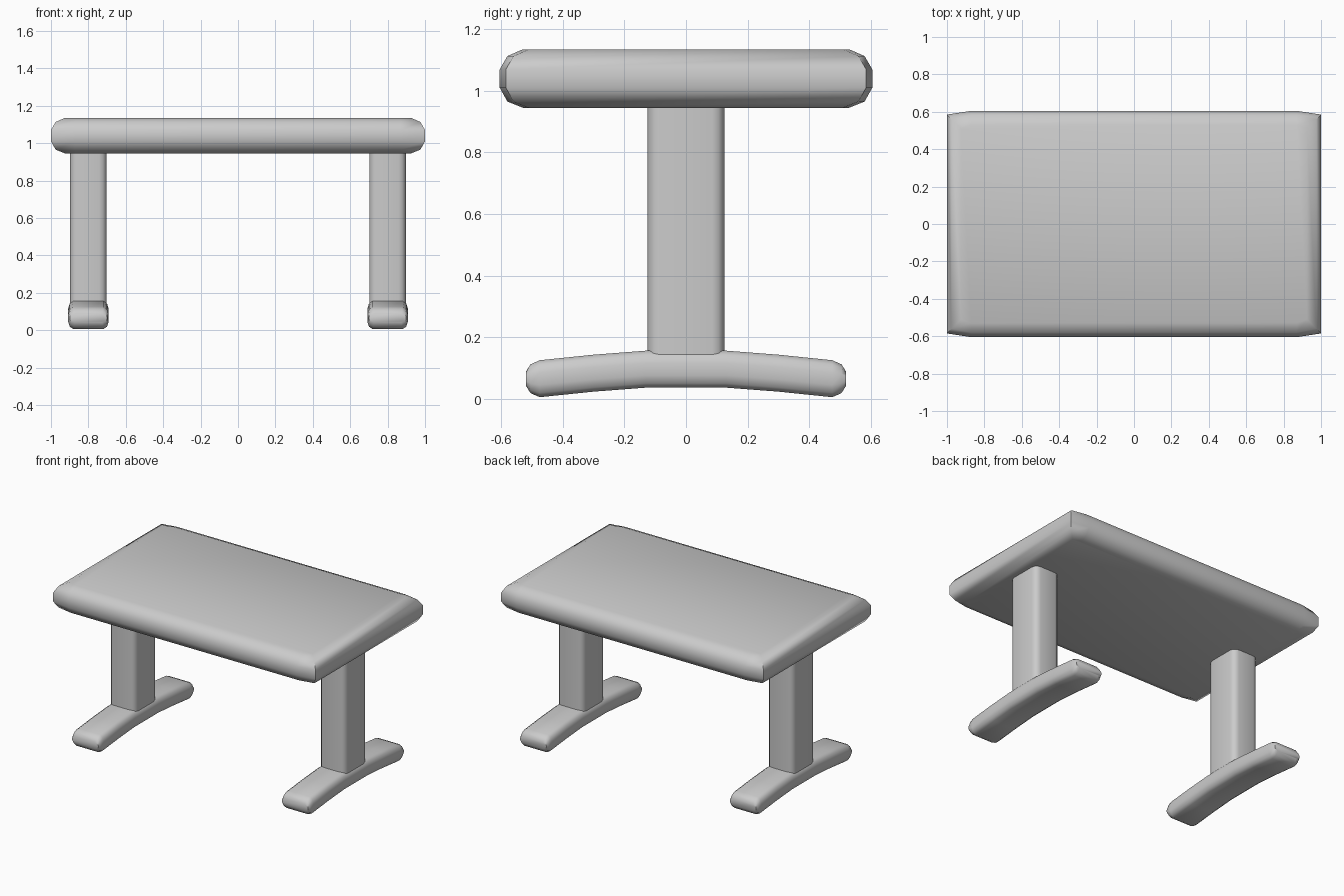
import bpy, bmesh, math

cube = bpy.data.objects.get("Cube")
if cube:
    bpy.data.objects.remove(cube, do_unlink=True)

grey = bpy.data.materials.new("plain grey")
grey.use_nodes = True
grey.diffuse_color = (0.6, 0.6, 0.6, 1)
grey.node_tree.nodes["Principled BSDF"].inputs["Base Color"].default_value = (0.6, 0.6, 0.6, 1)


def loft(name, rings, angle=40):
    """Skin a list of equal-length rings and cap both ends."""
    bm = bmesh.new()
    loops = [[bm.verts.new(p) for p in ring] for ring in rings]
    n = len(loops[0])
    for a, b in zip(loops, loops[1:]):
        for i in range(n):
            j = (i + 1) % n
            bm.faces.new((a[i], a[j], b[j], b[i]))
    bm.faces.new(loops[0][::-1])
    bm.faces.new(loops[-1])
    bmesh.ops.recalc_face_normals(bm, faces=bm.faces)
    mesh = bpy.data.meshes.new(name)
    bm.to_mesh(mesh)
    bm.free()
    mesh.materials.append(grey)
    obj = bpy.data.objects.new(name, mesh)
    bpy.context.collection.objects.link(obj)
    bpy.ops.object.select_all(action="DESELECT")
    obj.select_set(True)
    bpy.context.view_layer.objects.active = obj
    bpy.ops.object.shade_smooth_by_angle(angle=math.radians(angle))
    return obj


def four_way(quarter):
    """Mirror a quarter outline, listed from +x to +y, into a full loop."""
    back = quarter[::-1]
    return (quarter + [(-x, y) for x, y in back]
            + [(-x, -y) for x, y in quarter] + [(x, -y) for x, y in back])


# Tabletop: slightly bowed outline with a rounded rim
rim = [(0.945, 0.075), (0.965, 0.025), (1.01, 0), (1.07, 0), (1.113, 0.025), (1.135, 0.075)]
rings = []
for z, d in rim:
    outline = four_way([(1 - d, 0.585 - d), (0.87, 0.605 - d)])
    rings.append([(x, y, z) for x, y in outline])
loft("tabletop", rings)

# Column outline with rounded corners
corner = [(0.058 + 0.04 * math.cos(a), 0.085 + 0.04 * math.sin(a))
          for a in (math.radians(30 * k) for k in range(4))]
column = four_way(corner)

# Foot section and stations along y: (y, centre height, height scale, width scale)
section = four_way([(0.108, 0.02), (0.1, 0.046), (0.08, 0.06)])
half = [(0.13, 0.096, 1, 1), (0.3, 0.083, 1, 1), (0.475, 0.065, 1, 1),
        (0.505, 0.065, 0.78, 0.97), (0.52, 0.065, 0.38, 0.92)]
stations = [(-y, c, h, w) for y, c, h, w in half[::-1]] + half

for side, x0 in (("left", 0.8), ("right", -0.8)):
    loft(side + "_column", [[(x0 + x, y, z) for x, y in column] for z in (0.1, 0.96)])
    loft(side + "_foot", [[(x0 + x * w, y, c + z * h) for x, z in section]
                          for y, c, h, w in stations])
